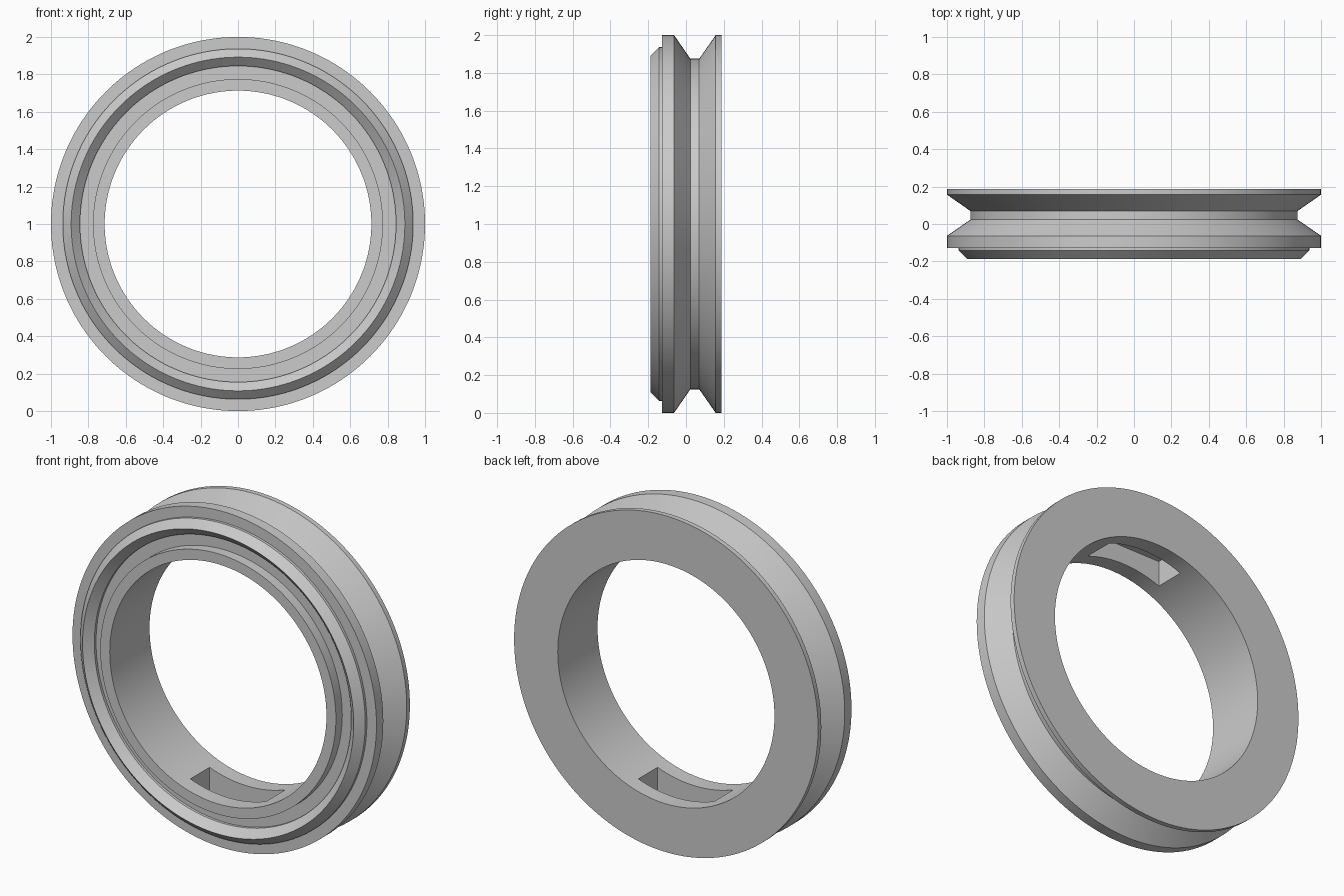
import bpy
import bmesh
from math import sin, cos, pi, radians

SEGMENTS = 160

# Remove the default cube
cube = bpy.data.objects.get("Cube")
if cube:
    bpy.data.objects.remove(cube, do_unlink=True)

# Single plain grey material
grey = bpy.data.materials.new("plain_grey")
grey.use_nodes = True
colour = (0.6, 0.6, 0.6, 1.0)
grey.diffuse_color = colour
grey.node_tree.nodes["Principled BSDF"].inputs["Base Color"].default_value = colour


def lathe(name, profile):
    """Spin a closed (radius, y) profile about the y axis, centred at z = 1."""
    bm = bmesh.new()
    rings = []
    for i in range(SEGMENTS):
        a = 2 * pi * i / SEGMENTS
        rings.append([bm.verts.new((r * sin(a), y, 1 + r * cos(a))) for r, y in profile])
    n = len(profile)
    for i, ring in enumerate(rings):
        following = rings[(i + 1) % SEGMENTS]
        for j in range(n):
            k = (j + 1) % n
            bm.faces.new((ring[j], ring[k], following[k], following[j]))
    bmesh.ops.recalc_face_normals(bm, faces=bm.faces)
    mesh = bpy.data.meshes.new(name)
    bm.to_mesh(mesh)
    bm.free()
    obj = bpy.data.objects.new(name, mesh)
    bpy.context.collection.objects.link(obj)
    mesh.materials.append(grey)
    return obj


# Cross-section: bore, front collar, channel, bevelled lip, flange, outer groove, back rim
profile = [
    (0.713, 0.187), (0.713, -0.187),
    (0.775, -0.187), (0.775, -0.127),
    (0.845, -0.127), (0.845, -0.143),
    (0.892, -0.187), (0.937, -0.143), (0.937, -0.127),
    (1.0, -0.127), (1.0, -0.063),
    (0.875, 0.023), (0.875, 0.07),
    (1.0, 0.157), (1.0, 0.187),
]
wheel = lathe("grooved_ring", profile)

# Rectangular pockets in the bore, top and bottom
for side in (1, -1):
    bpy.ops.mesh.primitive_cube_add(size=1, location=(0, 0, 1 + side * 0.72))
    cutter = bpy.context.object
    cutter.name = "pocket_cutter"
    cutter.scale = (0.5, 0.18, 0.2)
    cutter.hide_render = True
    cutter.data.materials.append(grey)
    bpy.context.view_layer.update()
    cut = wheel.modifiers.new("pocket", "BOOLEAN")
    cut.operation = "DIFFERENCE"
    cut.solver = "EXACT"
    cut.object = cutter
    bpy.context.view_layer.objects.active = wheel
    bpy.ops.object.modifier_apply(modifier=cut.name)
    bpy.data.objects.remove(cutter, do_unlink=True)

# Smooth round surfaces, crisp edges
bpy.ops.object.select_all(action="DESELECT")
wheel.select_set(True)
bpy.context.view_layer.objects.active = wheel
bpy.ops.object.shade_smooth_by_angle(angle=radians(25))
